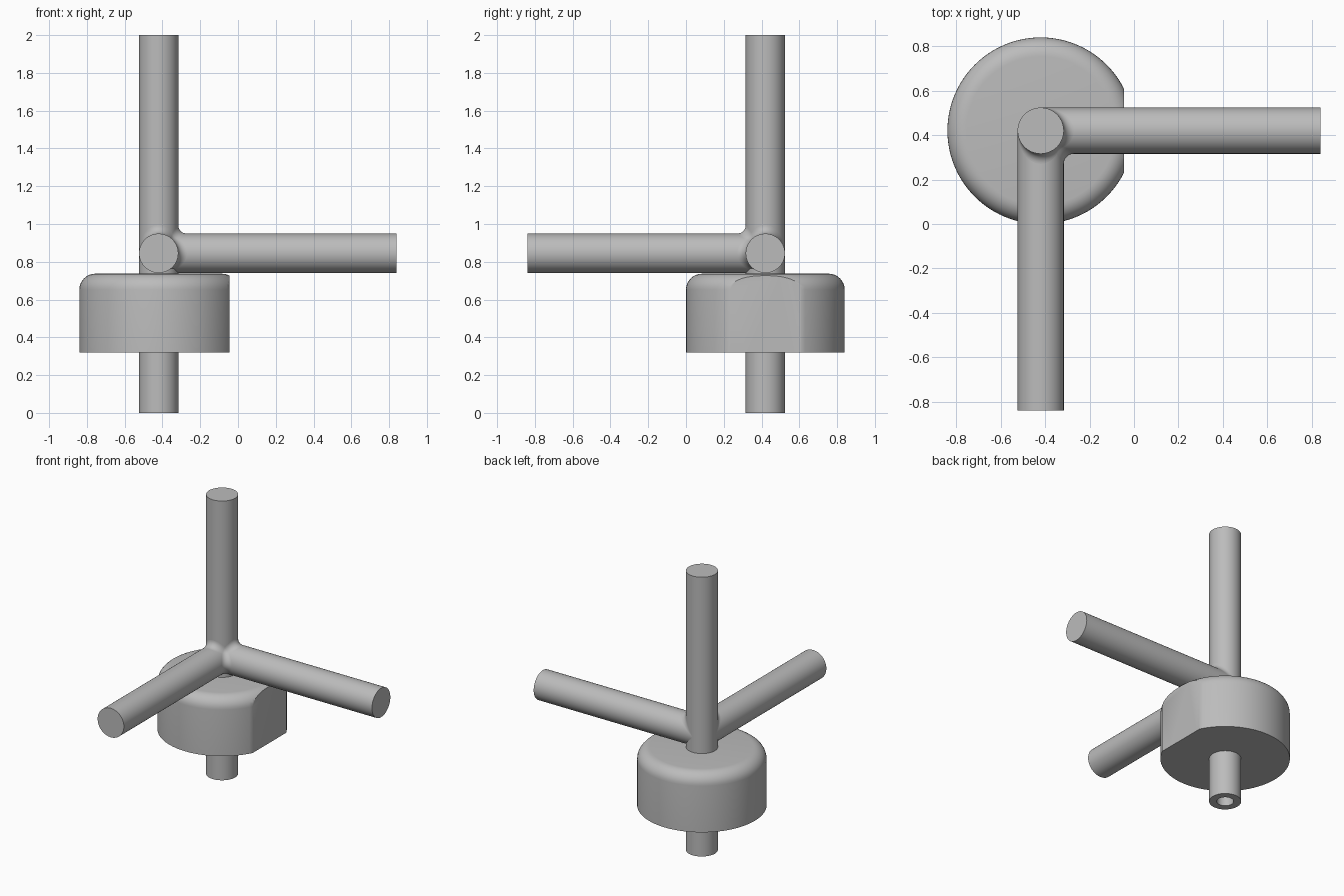
import bpy, bmesh
from math import sin, cos, pi, radians
from mathutils import Vector, Matrix

old = bpy.data.objects.get("Cube")
if old:
    bpy.data.objects.remove(old, do_unlink=True)

grey = bpy.data.materials.new("plain_grey")
grey.use_nodes = True
tone = (0.5, 0.5, 0.5, 1)
grey.diffuse_color = tone
grey.node_tree.nodes["Principled BSDF"].inputs["Base Color"].default_value = tone

HUB = Vector((-0.42, 0.42, 0.845))   # point where the three rods meet
ROD, FILLET, BORE = 0.104, 0.045, 0.055
DISC, DISC_LOW, DISC_TOP, ROUND = 0.42, 0.32, 0.737, 0.085
FLAT_X = -0.045
AXIS_FOOT = Vector((HUB.x, HUB.y, 0))


def finish(name, bm, angle=30):
    """Turn a bmesh into a smooth-shaded object with crisp edges."""
    bmesh.ops.remove_doubles(bm, verts=bm.verts, dist=1e-5)
    mesh = bpy.data.meshes.new(name)
    bm.to_mesh(mesh)
    bm.free()
    mesh.materials.append(grey)
    obj = bpy.data.objects.new(name, mesh)
    bpy.context.collection.objects.link(obj)
    bpy.ops.object.select_all(action="DESELECT")
    obj.select_set(True)
    bpy.context.view_layer.objects.active = obj
    bpy.ops.object.shade_smooth_by_angle(angle=radians(angle))
    return obj


def lathe(profile, matrix, steps=64):
    """Spin (radius, height) points about z, then place the result."""
    bm = bmesh.new()
    verts = [bm.verts.new((r, 0, z)) for r, z in profile]
    edges = [bm.edges.new(pair) for pair in zip(verts, verts[1:])]
    bmesh.ops.spin(bm, geom=verts + edges, cent=(0, 0, 0), axis=(0, 0, 1),
                   angle=2 * pi, steps=steps)
    bmesh.ops.remove_doubles(bm, verts=bm.verts, dist=1e-5)
    bmesh.ops.recalc_face_normals(bm, faces=bm.faces)
    bm.transform(matrix)
    return bm


# Upright post, bored from below
post = [(0, 0.6), (BORE, 0.6), (BORE, 0), (ROD, 0), (ROD, 2), (0, 2)]
finish("upright_post", lathe(post, Matrix.Translation(AXIS_FOOT)))

# Horizontal rods, one to the side and one to the front
for name, direction in (("side_rod", (1, 0, 0)), ("front_rod", (0, -1, 0))):
    turn = Vector((0, 0, 1)).rotation_difference(Vector(direction)).to_matrix().to_4x4()
    bar = [(0, 0), (ROD, 0), (ROD, 1.26), (0, 1.26)]
    finish(name, lathe(bar, Matrix.Translation(HUB) @ turn))

# Round base with a rolled top edge and one flat side
arc = [(DISC - ROUND * (1 - cos(t * pi / 16)), DISC_TOP - ROUND * (1 - sin(t * pi / 16)))
       for t in range(9)]
bm = lathe([(0, DISC_LOW), (DISC, DISC_LOW)] + arc + [(0, DISC_TOP)],
           Matrix.Translation(AXIS_FOOT), 96)
cut = bmesh.ops.bisect_plane(bm, geom=bm.verts[:] + bm.edges[:] + bm.faces[:],
                             plane_co=(FLAT_X, 0, 0), plane_no=(1, 0, 0),
                             clear_outer=True)
rim = [e for e in cut["geom_cut"] if isinstance(e, bmesh.types.BMEdge)]
bmesh.ops.contextual_create(bm, geom=rim)
bmesh.ops.recalc_face_normals(bm, faces=bm.faces)
finish("round_base", bm)

# Rolled fillets between each pair of rods, and the hollow where all three meet
AXES = [Vector((1, 0, 0)), Vector((0, -1, 0)), Vector((0, 0, 1))]
REACH = ROD + FILLET


def add_face(bm, points, outward):
    unique = [p for i, p in enumerate(points) if (p - points[i - 1]).length > 1e-6]
    if len(unique) < 3:
        return
    normal = (unique[1] - unique[0]).cross(unique[2] - unique[0])
    if normal.dot(outward) < 0:
        unique.reverse()
    bm.faces.new([bm.verts.new(HUB + p) for p in unique])


bm = bmesh.new()
ALONG, ACROSS = 24, 8
for i in range(3):
    u, v, w = AXES[i], AXES[(i + 1) % 3], AXES[(i + 2) % 3]
    rows = []
    for k in range(ALONG + 1):
        a = -pi / 2 + k / ALONG * 0.75 * pi
        centre = REACH * (cos(a) * (u + v) + sin(a) * w)
        start, end = -cos(a) * u - sin(a) * w, -cos(a) * v - sin(a) * w
        rows.append([(centre + FILLET * start.lerp(end, j / ACROSS).normalized(), centre)
                     for j in range(ACROSS + 1)])
    for near, far in zip(rows, rows[1:]):
        for j in range(ACROSS):
            quad = [near[j][0], near[j + 1][0], far[j + 1][0], far[j][0]]
            add_face(bm, quad, far[j][1] - far[j][0])

corner = REACH / 2 ** 0.5 * (AXES[0] + AXES[1] + AXES[2])
touch = [-(AXES[i] + AXES[(i + 1) % 3]).normalized() for i in range(3)]


def hollow(i, j):
    k = ACROSS - i - j
    return corner + FILLET * (i * touch[0] + j * touch[1] + k * touch[2]).normalized()


for i in range(ACROSS):
    for j in range(ACROSS - i):
        add_face(bm, [hollow(i, j), hollow(i + 1, j), hollow(i, j + 1)], corner)
        if i + j < ACROSS - 1:
            add_face(bm, [hollow(i + 1, j), hollow(i + 1, j + 1), hollow(i, j + 1)], corner)
finish("rod_fillets", bm, 60)
